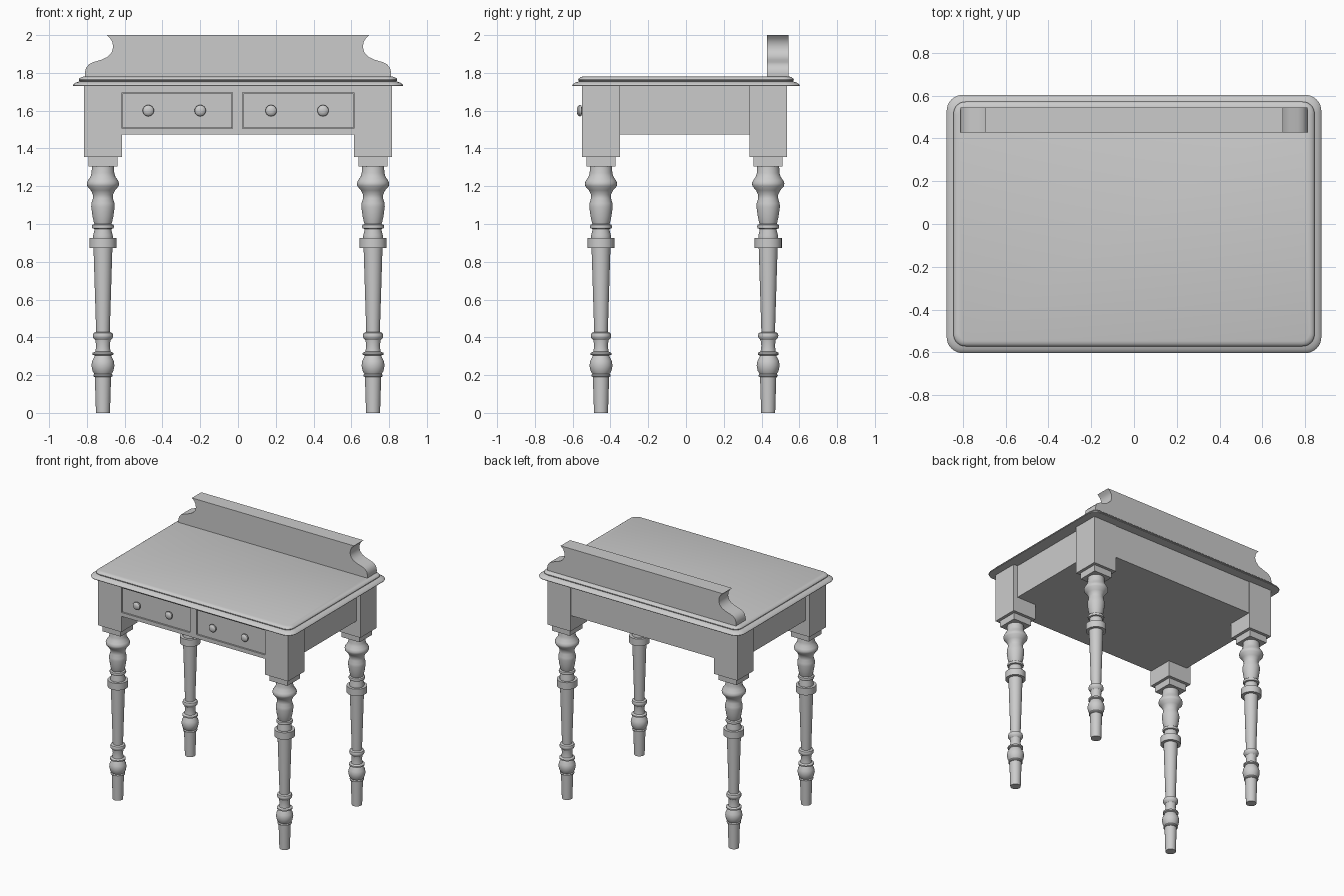
import bpy, bmesh
from math import sin, cos, pi, radians
from mathutils import Matrix

if "Cube" in bpy.data.objects:
    bpy.data.objects.remove(bpy.data.objects["Cube"])


def finish(name, bm, smooth=True):
    bmesh.ops.recalc_face_normals(bm, faces=bm.faces)
    mesh = bpy.data.meshes.new(name)
    bm.to_mesh(mesh)
    bm.free()
    if smooth:
        mesh.shade_smooth()
        mesh.set_sharp_from_angle(angle=radians(35))
    ob = bpy.data.objects.new(name, mesh)
    bpy.context.collection.objects.link(ob)
    return ob


def box(name, x0, x1, y0, y1, z0, z1):
    bm = bmesh.new()
    bmesh.ops.create_cube(bm, size=1)
    bmesh.ops.scale(bm, vec=(x1 - x0, y1 - y0, z1 - z0), verts=bm.verts)
    bmesh.ops.translate(bm, vec=((x0 + x1) / 2, (y0 + y1) / 2, (z0 + z1) / 2), verts=bm.verts)
    return finish(name, bm, False)


def loft(name, rings, matrix=Matrix()):
    """Skin a stack of equal-length closed rings and cap both ends."""
    bm = bmesh.new()
    rows = [[bm.verts.new(p) for p in ring] for ring in rings]
    n = len(rows[0])
    for a, b in zip(rows, rows[1:]):
        for i in range(n):
            j = (i + 1) % n
            bm.faces.new((a[i], a[j], b[j], b[i]))
    bm.faces.new(rows[0][::-1])
    bm.faces.new(rows[-1])
    bm.transform(matrix)
    return finish(name, bm)


def lathe(name, profile, matrix, n=32):
    rings = [[(r * cos(2 * pi * i / n), r * sin(2 * pi * i / n), z) for i in range(n)]
             for r, z in profile]
    return loft(name, rings, matrix)


def rounded_rect(hx, hy, r, z, n=8):
    pts = []
    for k, (sx, sy) in enumerate(((1, 1), (-1, 1), (-1, -1), (1, -1))):
        for i in range(n + 1):
            a = (k + i / n) * pi / 2
            pts.append((sx * (hx - r) + r * cos(a), sy * (hy - r) + r * sin(a), z))
    return pts


# Legs: square block, stepped neck and turned shaft
leg_profile = [
    (.037, 0), (.043, .19), (.050, .193), (.051, .20), (.046, .207), (.055, .222),
    (.061, .25), (.057, .275), (.045, .298), (.043, .303), (.055, .308), (.055, .318),
    (.040, .325), (.036, .355), (.040, .385), (.052, .398), (.054, .41), (.050, .423),
    (.036, .428), (.050, .872), (.072, .872), (.072, .925), (.052, .925), (.052, .94),
    (.045, .967), (.045, .974), (.056, .977), (.059, .987), (.056, .996), (.045, 1.0),
    (.048, 1.008), (.055, 1.04), (.062, 1.09), (.061, 1.11), (.053, 1.135),
    (.053, 1.155), (.064, 1.178), (.083, 1.20), (.086, 1.215), (.080, 1.23),
    (.066, 1.25), (.060, 1.27), (.058, 1.31)]
for side, x in (("left", -.715), ("right", .715)):
    for end, y in (("front", -.45), ("back", .435)):
        tag = f"{end}_{side}_leg"
        box(tag + "_block", x - .1, x + .1, y - .1, y + .1, 1.355, 1.735)
        box(tag + "_neck", x - .077, x + .077, y - .077, y + .077, 1.305, 1.36)
        lathe(tag, leg_profile, Matrix.Translation((x, y, 0)))

# Apron case, closed underneath, sides set in from the leg faces
box("apron_case", -.78, .78, -.36, .36, 1.475, 1.735)
box("back_apron", -.64, .64, .34, .53, 1.475, 1.735)
box("drawer_case", -.64, .64, -.53, -.34, 1.475, 1.735)

# Drawer frame: rails and centre divider in front of the case
box("lower_rail", -.616, .616, -.546, -.52, 1.475, 1.505)
box("upper_rail", -.616, .616, -.546, -.52, 1.695, 1.735)
box("centre_divider", -.03, .025, -.546, -.52, 1.50, 1.70)

# Drawers and turned knobs
for side, x0, x1 in (("left", -.612, -.033), ("right", .028, .612)):
    box(f"{side}_drawer", x0, x1, -.538, -.50, 1.508, 1.692)
knob_profile = [(.014, 0), (.014, .014), (.027, .016), (.030, .022), (.029, .030),
                (.022, .037), (.010, .041)]
for i, x in enumerate((-.475, -.20, .175, .45)):
    lathe(f"drawer_knob_{i + 1}", knob_profile,
          Matrix.Translation((x, -.537, 1.6)) @ Matrix.Rotation(pi / 2, 4, 'X'), 24)

# Moulded table top: (inset, height) edge profile
edge = [(.002, 1.73), (0, 1.734), (.004, 1.740), (.016, 1.748), (.030, 1.753), (.038, 1.755),
        (.033, 1.759), (.032, 1.764), (.035, 1.770), (.043, 1.776), (.055, 1.78)]
loft("table_top", [rounded_rect(.875 - i, .603 - i, .075 - i * .6, z) for i, z in edge])

# Scrolled back board, half outline mirrored
half = [(.808, 1.775), (.811, 1.80), (.804, 1.828), (.788, 1.846), (.765, 1.857),
        (.725, 1.869), (.690, 1.885), (.669, 1.908), (.661, 1.935), (.665, 1.962),
        (.676, 1.982), (.695, 2.0)]
outline = half + [(-x, z) for x, z in reversed(half)]
loft("back_board", [[(x, y, z) for x, z in outline] for y in (.428, .543)])
